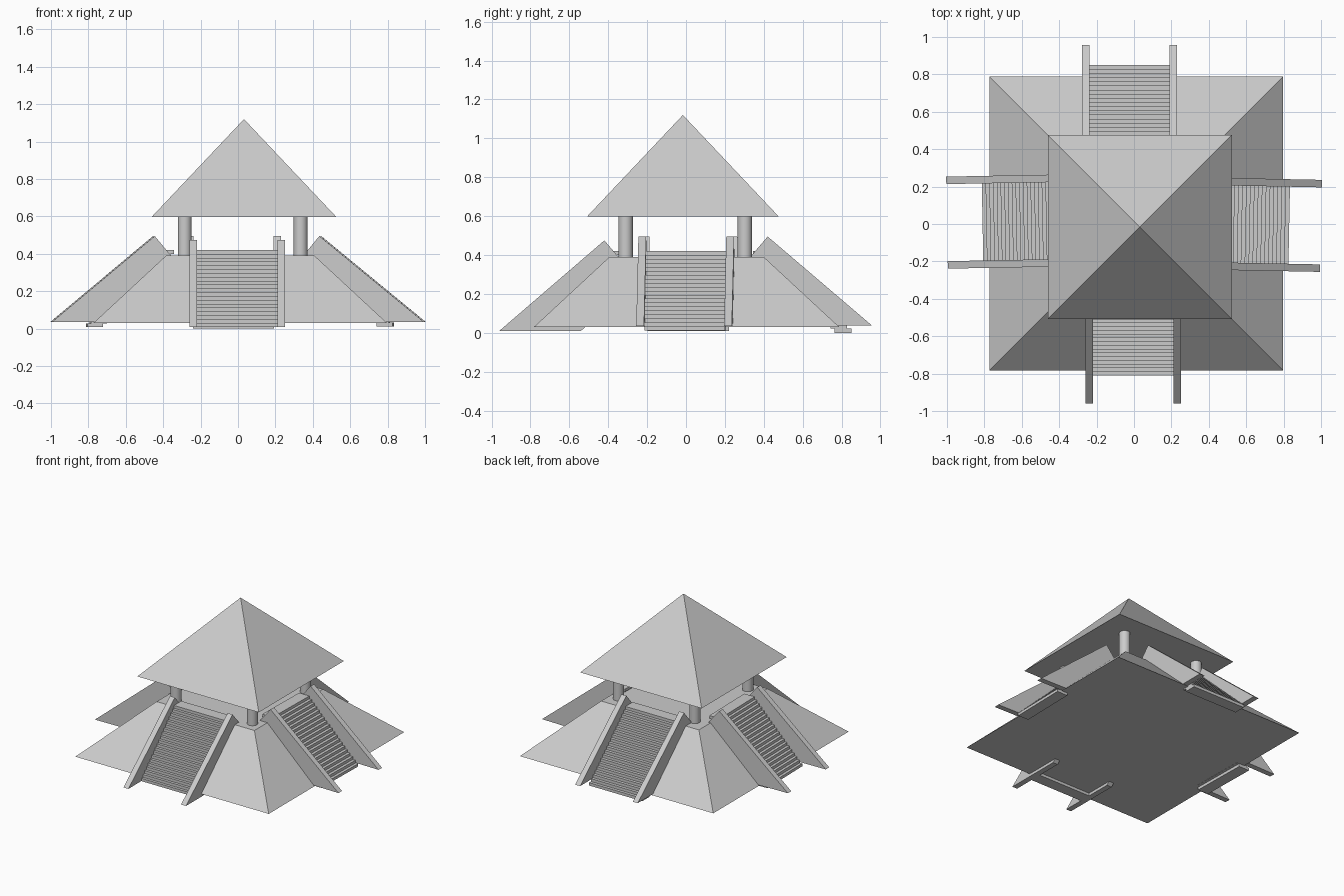
import bpy, bmesh
from math import radians, hypot
from mathutils import Matrix, Vector

if "Cube" in bpy.data.objects:
    bpy.data.objects.remove(bpy.data.objects["Cube"])


def finish(name, bm, matrix=None):
    bmesh.ops.recalc_face_normals(bm, faces=bm.faces)
    mesh = bpy.data.meshes.new(name)
    bm.to_mesh(mesh)
    bm.free()
    obj = bpy.data.objects.new(name, mesh)
    bpy.context.collection.objects.link(obj)
    if matrix:
        obj.matrix_world = matrix
    return obj


def pyramid(name, centre, half_low, half_top, z0, z1):
    """Square pyramid, or a frustum when half_top is above zero."""
    bm = bmesh.new()
    corners = [(-1, -1), (1, -1), (1, 1), (-1, 1)]
    ring = lambda h, z: [bm.verts.new((centre[0] + x * h, centre[1] + y * h, z)) for x, y in corners]
    low = ring(half_low, z0)
    bm.faces.new(low)
    if half_top > 0:
        top = ring(half_top, z1)
        bm.faces.new(top)
    else:
        top = [bm.verts.new((*centre, z1))] * 4
    for i in range(4):
        j = (i + 1) % 4
        face = [low[i], low[j], top[j]]
        bm.faces.new(face + [top[i]] if half_top > 0 else face)
    return finish(name, bm)


# Sloped base and roof
pyramid("stepped_base", (0.012, 0.003), 0.785, 0.397, 0.03, 0.39)
pyramid("roof", (0.032, -0.016), 0.493, 0, 0.598, 1.12)

# Four round columns
for x in (-0.285, 0.335):
    for y in (-0.31, 0.303):
        bpy.ops.mesh.primitive_cylinder_add(vertices=24, radius=0.037, depth=0.22,
                                            location=(x, y, 0.495))
        bpy.context.object.name = "column"
        bpy.ops.object.shade_smooth_by_angle(angle=radians(40))


def stairway(side, heading, yaw, shift, toe, peak, step_out, step_z, spread):
    # local x points outwards, local y runs across the stairs
    head = Matrix.Rotation(radians(heading), 4, 'Z')
    matrix = head @ Matrix.Translation((0, shift, 0)) @ Matrix.Rotation(radians(yaw), 4, 'Z')

    # Side walls: slanted slab with a flat-cut foot
    a, b = Vector(toe), Vector(peak)
    along = (b - a).normalized()
    inward = Vector((-along.y, along.x))
    if inward.y > 0:
        inward = -inward
    c = b + inward * 0.27
    d = Vector((toe[0] - 0.42, toe[1]))
    bm = bmesh.new()
    for s in (-1, 1):
        face = bm.faces.new([bm.verts.new((p.x, s * spread - 0.02, p.y)) for p in (a, b, c, d)])
        geo = bmesh.ops.extrude_face_region(bm, geom=[face])["geom"]
        moved = [v for v in geo if isinstance(v, bmesh.types.BMVert)]
        bmesh.ops.translate(bm, verts=moved, vec=(0, 0.04, 0))
        if not face.is_valid:
            continue
    finish(side + "_stair_walls", bm, matrix)

    # Stair treads: overlapping planks
    count, depth = 20, 0.085
    rise = (0.42 - step_z) / count
    run = (step_out - 0.43) / (count - 1)
    bm = bmesh.new()
    for i in range(count):
        place = Matrix.Translation((step_out - depth / 2 - run * i, 0, step_z + rise * (i + 0.5)))
        bmesh.ops.create_cube(bm, size=1, matrix=place @ Matrix.Diagonal(
            (depth, 2 * spread - 0.036, rise, 1)))
    finish(side + "_stair_treads", bm, matrix)


# One stairway on each side
stairway("front", -90, 0, -0.004, (0.96, 0.01), (0.42, 0.475), 0.81, 0.01, 0.234)
stairway("right", 0, -1.15, 0.01, (1.0, 0.035), (0.44, 0.495), 0.83, 0.012, 0.226)
stairway("back", 90, 0, 0.024, (0.957, 0.037), (0.42, 0.495), 0.85, 0.0, 0.234)
stairway("left", 180, 1.07, -0.026, (1.0, 0.035), (0.45, 0.495), 0.81, 0.008, 0.226)
